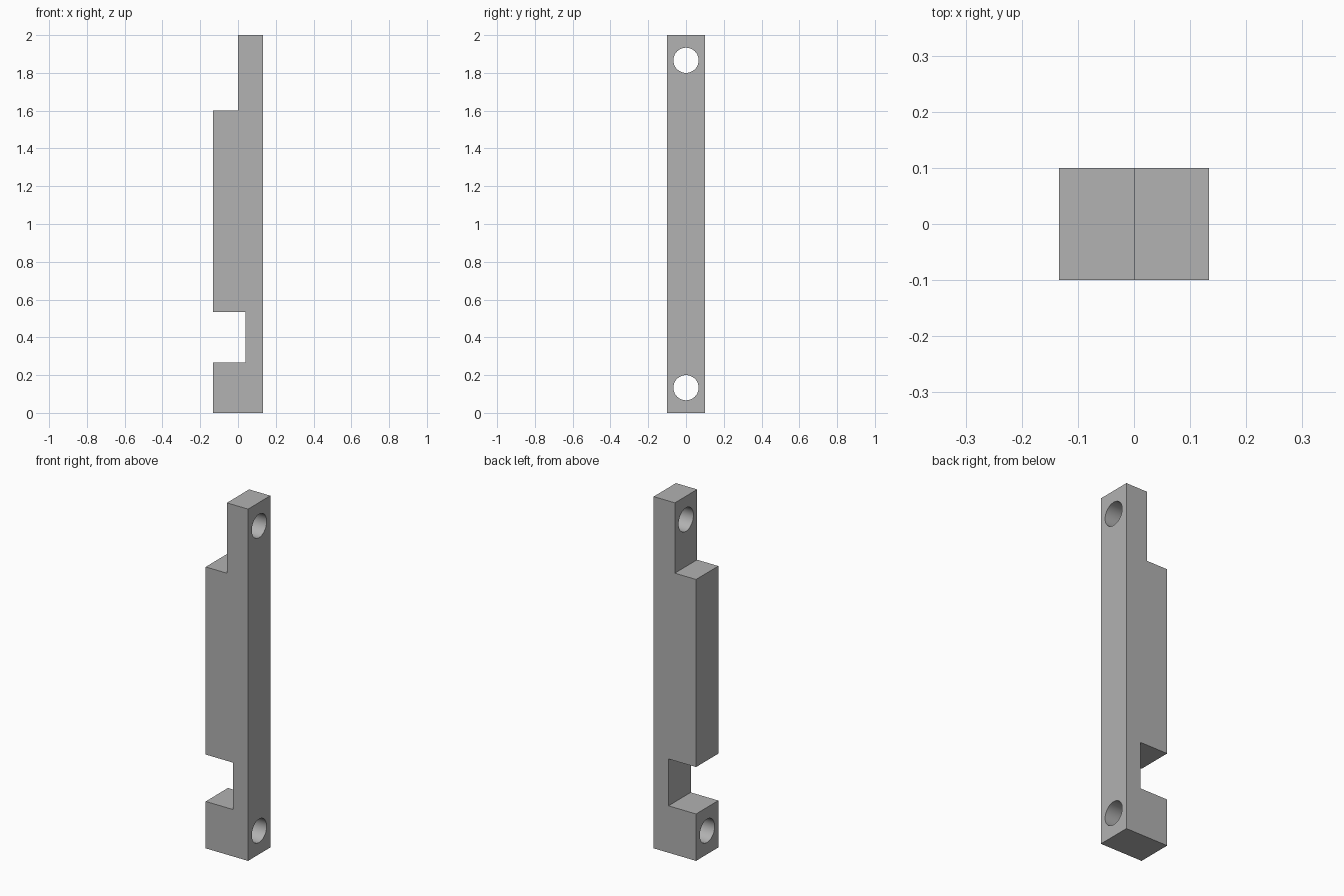
import bpy
import bmesh
from math import radians

cube = bpy.data.objects.get("Cube")
if cube:
    bpy.data.objects.remove(cube, do_unlink=True)

HALF_X, HALF_Y, HEIGHT = 0.1333, 0.1, 2.0
HOLE_RADIUS, HOLE_INSET = 0.0667, 0.1333

grey = bpy.data.materials.new("plain grey")
grey.use_nodes = True
grey.diffuse_color = (0.445, 0.445, 0.445, 1)
grey.node_tree.nodes["Principled BSDF"].inputs["Base Color"].default_value = grey.diffuse_color


def add_object(name, bm):
    mesh = bpy.data.meshes.new(name)
    bm.to_mesh(mesh)
    bm.free()
    mesh.materials.append(grey)
    obj = bpy.data.objects.new(name, mesh)
    bpy.context.collection.objects.link(obj)
    return obj


# Bar: side profile (x, z) with a half-lap top and a square notch, extruded in y
profile = [
    (-HALF_X, 0), (HALF_X, 0), (HALF_X, HEIGHT), (0, HEIGHT),
    (0, 1.6), (-HALF_X, 1.6), (-HALF_X, 0.5333),
    (0.04, 0.5333), (0.04, 0.2667), (-HALF_X, 0.2667),
]
bm = bmesh.new()
face = bm.faces.new([bm.verts.new((x, -HALF_Y, z)) for x, z in profile])
side = bmesh.ops.extrude_face_region(bm, geom=[face])
moved = [v for v in side["geom"] if isinstance(v, bmesh.types.BMVert)]
bmesh.ops.translate(bm, verts=moved, vec=(0, 2 * HALF_Y, 0))
bmesh.ops.recalc_face_normals(bm, faces=bm.faces)
bar = add_object("notched_bar", bm)

# Bolt holes through the bar along x, one near each end
for label, z in (("lower", HOLE_INSET), ("upper", HEIGHT - HOLE_INSET)):
    bpy.ops.mesh.primitive_cylinder_add(
        vertices=64, radius=HOLE_RADIUS, depth=4 * HALF_X,
        location=(0, 0, z), rotation=(0, radians(90), 0))
    cutter = bpy.context.object
    cutter.name = label + "_hole_cutter"
    cutter.data.materials.append(grey)
    cutter.hide_render = True
    hole = bar.modifiers.new(label + "_hole", "BOOLEAN")
    hole.operation = "DIFFERENCE"
    hole.solver = "EXACT"
    hole.object = cutter
    bpy.ops.object.select_all(action="DESELECT")
    bar.select_set(True)
    bpy.context.view_layer.objects.active = bar
    bpy.ops.object.modifier_apply(modifier=hole.name)
    bpy.data.objects.remove(cutter, do_unlink=True)

# Smooth hole walls, crisp outer edges
bpy.ops.object.shade_smooth_by_angle(angle=radians(30))
